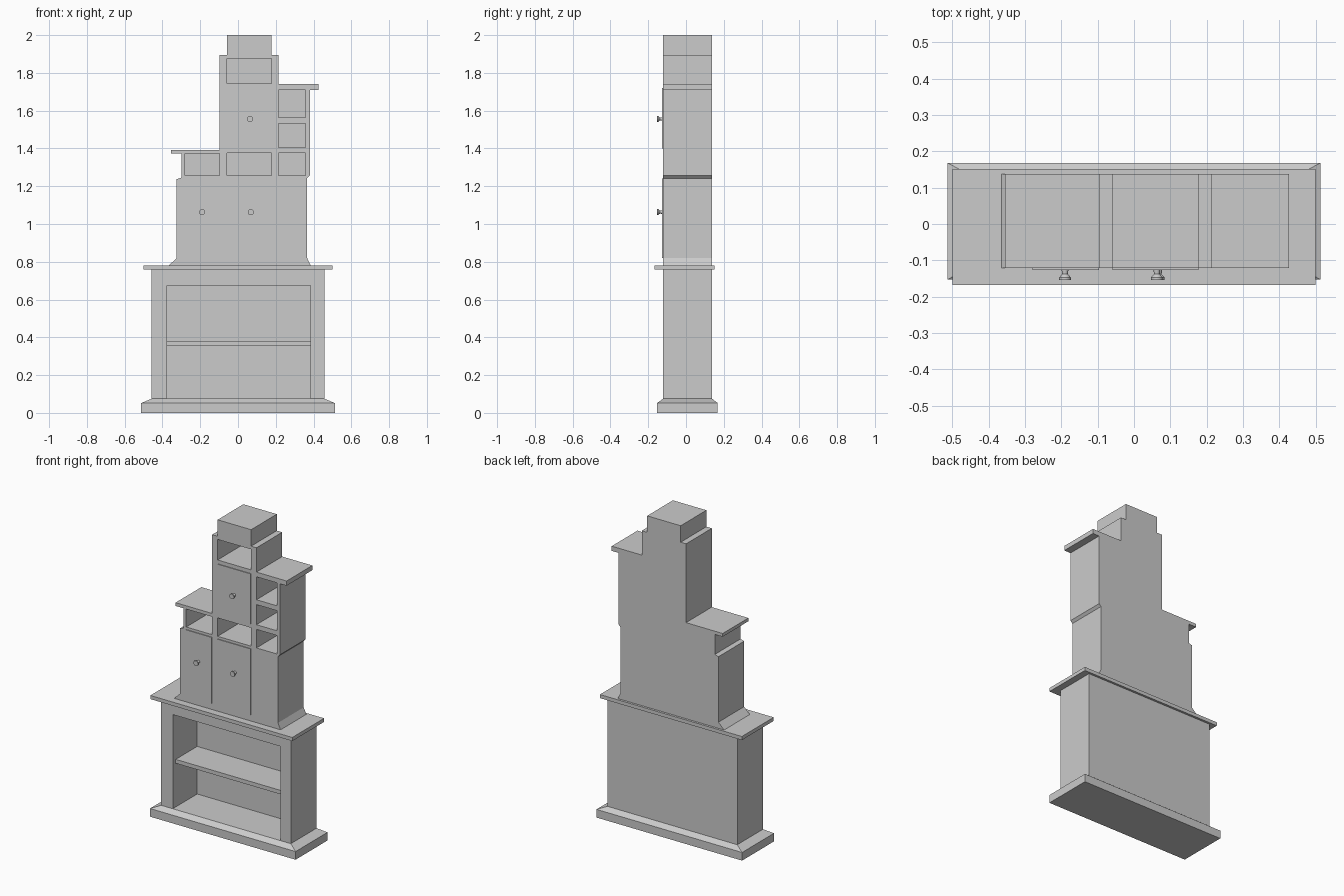
import bpy, bmesh, math

if "Cube" in bpy.data.objects:
    bpy.data.objects.remove(bpy.data.objects["Cube"])

FRONT, BACK, INNER = -0.121, 0.138, 0.125


def finish(name, bm):
    bmesh.ops.recalc_face_normals(bm, faces=bm.faces)
    mesh = bpy.data.meshes.new(name)
    bm.to_mesh(mesh)
    bm.free()
    obj = bpy.data.objects.new(name, mesh)
    bpy.context.collection.objects.link(obj)
    return obj


def prism(name, outline, y0=FRONT, y1=BACK):
    """Extrude an x-z outline from y0 to y1."""
    bm = bmesh.new()
    face = bm.faces.new([bm.verts.new((x, y0, z)) for x, z in outline])
    out = bmesh.ops.extrude_face_region(bm, geom=[face])
    verts = [v for v in out["geom"] if isinstance(v, bmesh.types.BMVert)]
    bmesh.ops.translate(bm, verts=verts, vec=(0, y1 - y0, 0))
    return finish(name, bm)


def board(name, x0, x1, z0, z1, y0=FRONT, y1=BACK):
    return prism(name, [(x0, z0), (x1, z0), (x1, z1), (x0, z1)], y0, y1)


def knob(name, x, z):
    """Turned knob: lathe a radius/depth profile about the y axis."""
    profile = [(0, -0.12), (0.010, -0.12), (0.008, -0.138),
               (0.016, -0.147), (0.016, -0.154), (0, -0.154)]
    bm = bmesh.new()
    vs = [bm.verts.new((x + r, y, z)) for r, y in profile]
    edges = [bm.edges.new(p) for p in zip(vs, vs[1:])]
    bmesh.ops.spin(bm, geom=vs + edges, cent=(x, 0, z), axis=(0, 1, 0),
                   angle=2 * math.pi, steps=16)
    bmesh.ops.remove_doubles(bm, verts=bm.verts, dist=1e-5)
    obj = finish(name, bm)
    bpy.context.view_layer.objects.active = obj
    obj.select_set(True)
    bpy.ops.object.shade_smooth_by_angle()
    obj.select_set(False)


# Plinth with sloped top edge
bm = bmesh.new()
rings = [(0.513, -0.153, 0.168, 0.0), (0.513, -0.153, 0.168, 0.052),
         (0.457, FRONT, BACK, 0.075)]
loops = [[bm.verts.new(p) for p in ((-x, a, z), (x, a, z), (x, b, z), (-x, b, z))]
         for x, a, b, z in rings]
for lo, hi in zip(loops, loops[1:]):
    for i in range(4):
        j = (i + 1) % 4
        bm.faces.new((lo[i], lo[j], hi[j], hi[i]))
bm.faces.new(loops[0])
bm.faces.new(loops[-1])
finish("plinth", bm)

# Open base cabinet: sides, top rail, shelf, back
board("base_side_left", -0.458, -0.375, 0.075, 0.76)
board("base_side_right", 0.385, 0.457, 0.075, 0.76)
board("base_top_rail", -0.375, 0.385, 0.675, 0.76)
board("base_back", -0.375, 0.385, 0.075, 0.675, INNER)
board("base_shelf", -0.375, 0.385, 0.353, 0.378, FRONT + 0.03, INNER)
board("counter_top", -0.50, 0.50, 0.758, 0.781, -0.168, 0.152)

# Outer columns with flared feet
prism("left_column", [(-0.365, 0.781), (-0.325, 0.82), (-0.325, 1.237), (-0.30, 1.245),
                      (-0.30, 1.375), (-0.28, 1.375), (-0.28, 0.781)])
prism("right_column", [(0.385, 0.781), (0.366, 0.82), (0.366, 1.242), (0.38, 1.257),
                       (0.38, 1.71), (0.358, 1.71), (0.358, 1.257), (0.215, 1.257),
                       (0.215, 0.781)])

# Tower posts and top block
L, PL, PR, R = -0.28, (-0.097, -0.059), (0.177, 0.215), 0.358
for side, post in (("left", PL), ("right", PR)):
    board("tower_post_" + side, *post, 0.781, 1.895)
board("tower_top_block", PL[1], PR[0], 1.875, 2.0)

# Caps
board("left_cap", -0.355, PL[0], 1.372, 1.393)
board("right_cap", PR[1], 0.427, 1.71, 1.74)

# Bays: x range, rail heights and back panel range
bays = {
    "left": (L, PL[0], [(0.781, 0.82), (1.24, 1.258)], (0.82, 1.372)),
    "middle": (PL[1], PR[0], [(0.781, 0.82), (1.24, 1.258), (1.375, 1.402),
                              (1.718, 1.744)], (0.82, 1.875)),
    "right": (PR[1], R, [(1.375, 1.405), (1.533, 1.564)], (1.257, 1.71)),
}
for name, (x0, x1, rails, back) in bays.items():
    for i, (z0, z1) in enumerate(rails):
        board(f"{name}_shelf_{i + 1}", x0, x1, z0, z1)
    board(name + "_back_panel", x0, x1, *back, INNER)

# Doors with knobs, slightly proud of the frame
for name, x0, x1, z0, z1, kx, kz in (
        ("left_door", L, PL[0], 0.82, 1.242, -0.19, 1.063),
        ("middle_door", PL[1], PR[0], 0.82, 1.242, 0.068, 1.063),
        ("upper_door", PL[1], PR[0], 1.40, 1.72, 0.063, 1.556)):
    board(name, x0, x1, z0, z1, FRONT - 0.005, FRONT + 0.02)
    knob(name + "_knob", kx, kz)
